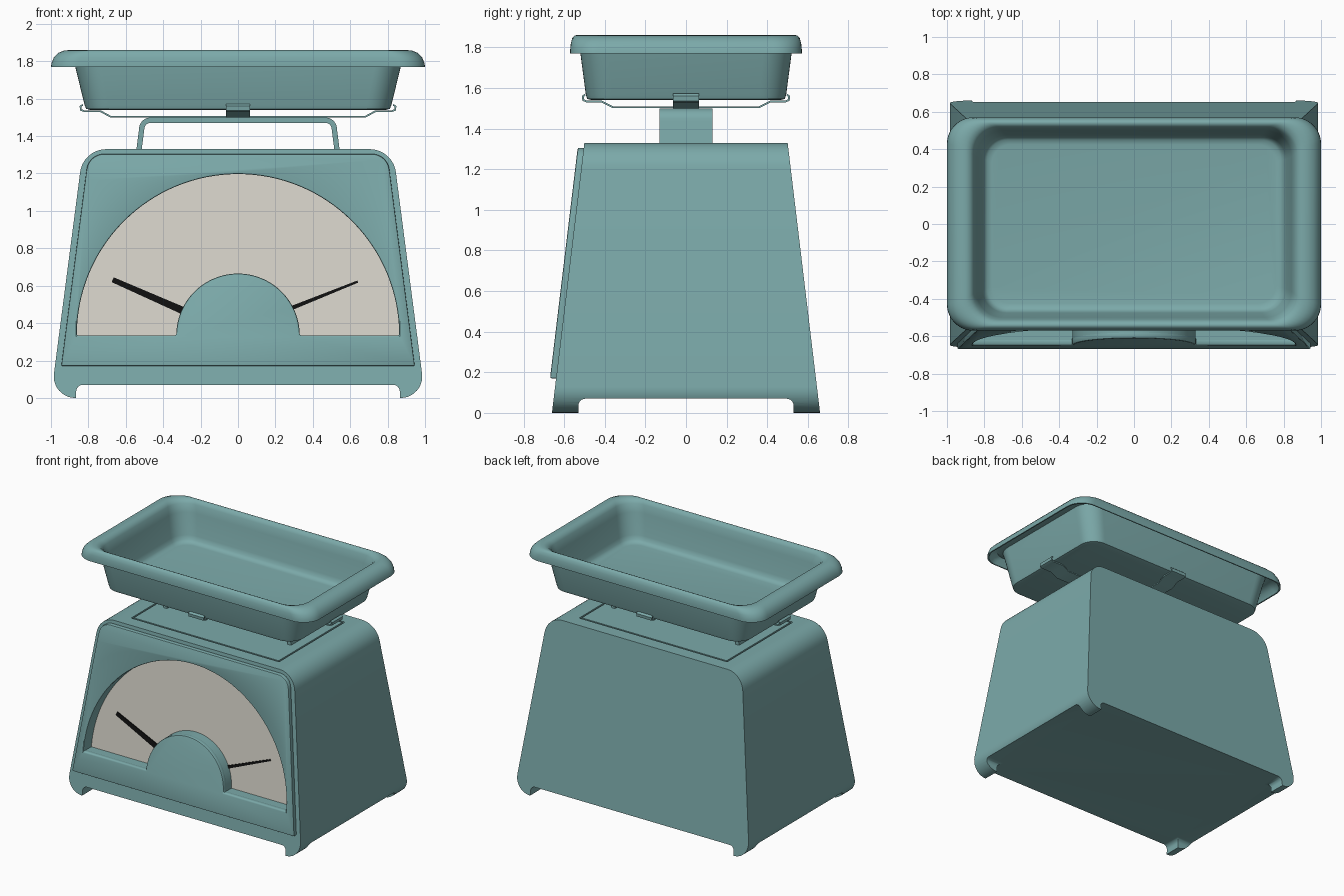
import bpy, bmesh
from math import sin, cos, radians

cube = bpy.data.objects.get("Cube")
if cube:
    bpy.data.objects.remove(cube, do_unlink=True)


def material(name, rgb):
    m = bpy.data.materials.new(name)
    m.use_nodes = True
    m.diffuse_color = (*rgb, 1)
    node = next(n for n in m.node_tree.nodes if n.type == 'BSDF_PRINCIPLED')
    node.inputs["Base Color"].default_value = (*rgb, 1)
    return m


TEAL = material("teal enamel", (0.20, 0.40, 0.40))
CREAM = material("cream dial", (0.67, 0.65, 0.58))
BLACK = material("black pointer", (0.005, 0.005, 0.005))


def make(name, verts, faces, mat=TEAL):
    mesh = bpy.data.meshes.new(name)
    bm = bmesh.new()
    vs = [bm.verts.new(v) for v in verts]
    for f in faces:
        bm.faces.new([vs[i] for i in f])
    bmesh.ops.recalc_face_normals(bm, faces=bm.faces)
    bm.to_mesh(mesh)
    bm.free()
    mesh.materials.append(mat)
    ob = bpy.data.objects.new(name, mesh)
    bpy.context.collection.objects.link(ob)
    return ob


def activate(ob):
    bpy.ops.object.select_all(action='DESELECT')
    ob.select_set(True)
    bpy.context.view_layer.objects.active = ob


def smooth(ob, angle=35):
    activate(ob)
    bpy.ops.object.shade_smooth_by_angle(angle=radians(angle))


def modify(ob, kind, **settings):
    mod = ob.modifiers.new(kind.lower(), kind)
    for key, value in settings.items():
        setattr(mod, key, value)
    activate(ob)
    bpy.ops.object.modifier_apply(modifier=mod.name)


def cut(ob, cutter):
    cutter.hide_render = True
    modify(ob, 'BOOLEAN', operation='DIFFERENCE', solver='EXACT', object=cutter)


def loft(name, rings, mat=TEAL):
    """Skin closed rings of equal length and cap both ends."""
    n = len(rings[0])
    faces = [(k * n + i, k * n + (i + 1) % n, (k + 1) * n + (i + 1) % n, (k + 1) * n + i)
             for k in range(len(rings) - 1) for i in range(n)]
    last = (len(rings) - 1) * n
    faces += [tuple(range(n)), tuple(range(last, last + n))]
    return make(name, [v for r in rings for v in r], faces, mat)


def arc(cx, cz, r, a0, a1, n=10):
    return [(cx + r * cos(radians(a0 + (a1 - a0) * i / n)),
             cz + r * sin(radians(a0 + (a1 - a0) * i / n))) for i in range(n + 1)]


def mirrored(half):
    return half + [(-a, b) for a, b in reversed(half)]


def front(z):
    return -0.66 + 0.12 * z


def front_prism(name, pts, d0, d1, mat=TEAL):
    """Outline in x and z, running parallel to the sloping front."""
    return loft(name, [[(x, front(z) + d, z) for x, z in pts] for d in (d0, d1)], mat)


def box(name, hx, hy, z0, z1):
    base = [(hx, hy), (-hx, hy), (-hx, -hy), (hx, -hy)]
    return loft(name, [[(x, y, z) for x, y in base] for z in (z0, z1)])


# Housing with tapering sides
outline = mirrored(arc(0.87, 0.115, 0.115, -90, 7) + arc(0.705, 1.19, 0.14, 7, 90))
body = loft("housing", [[(x, s * front(z), z) for x, z in outline] for s in (1, -1)])

# Gaps between the four feet
cutters = []
for axis, half in (("x", 0.865), ("y", 0.53)):
    gap = mirrored([(half, -0.1)] + arc(half - 0.035, 0.035, 0.035, 0, 90, 6))
    rings = [[(a, s, z) if axis == "x" else (s, a, z) for a, z in gap] for s in (-2, 2)]
    cutters.append(loft("foot_gap_cutter_" + axis, rings))

# Dial recess, a half ring around the hub
half_ring = arc(0, 0.335, 0.862, 0, 180, 64) + arc(0, 0.335, 0.33, 180, 0, 40)
recess = front_prism("dial_recess_cutter", half_ring, -0.1, 0.075)
cutters += [recess, box("platform_pocket_cutter", 0.63, 0.4, 1.305, 1.5)]
for c in cutters:
    cut(body, c)
smooth(body)

# Raised front panel
panel_outline = mirrored([(0.945, 0.17)] + arc(0.715, 1.21, 0.095, 7, 90))
panel = front_prism("front_panel", panel_outline, -0.03, 0.01)
cut(panel, recess)
modify(panel, 'BEVEL', width=0.008, segments=2, limit_method='ANGLE',
       angle_limit=radians(50))
smooth(panel)
for c in cutters:
    bpy.data.objects.remove(c, do_unlink=True)

# Dial face and pointers
front_prism("dial_face", half_ring, 0.068, 0.0755, CREAM)


def pointer(name, base, tip, w0, w1):
    (x0, z0), (x1, z1) = base, tip
    length = ((x1 - x0) ** 2 + (z1 - z0) ** 2) ** 0.5
    nx, nz = (z0 - z1) / length, (x1 - x0) / length
    pts = [(x + s * w * nx, z + s * w * nz) for x, z, w, s in
           ((x0, z0, w0, 1), (x1, z1, w1, 1), (x1, z1, w1, -1), (x0, z0, w0, -1))]
    front_prism(name, pts, 0.061, 0.069, BLACK)


pointer("right_pointer", (-0.29, 0.465), (-0.67, 0.632), 0.02, 0.014)
pointer("left_pointer", (0.29, 0.482), (0.64, 0.622), 0.011, 0.006)

# Moving platform in the top
box("platform", 0.617, 0.387, 1.29, 1.33)


def strap(name, half, width, thick, along="x"):
    """Bent sheet strip, symmetric about the middle."""
    path = mirrored(half)
    verts = [(a, s * width, z) if along == "x" else (s * width, a, z)
             for a, z in path for s in (-1, 1)]
    faces = [(2 * i, 2 * i + 1, 2 * i + 3, 2 * i + 2) for i in range(len(path) - 1)]
    ob = make(name, verts, faces)
    modify(ob, 'SOLIDIFY', thickness=thick, offset=0, use_even_offset=True)
    smooth(ob)


# Arched support
strap("arch_support", [(0.53, 1.32), (0.516, 1.43)] + arc(0.467, 1.437, 0.048, 10, 90, 8),
      0.13, 0.028)

# Crossed spring straps with hooked ends
for along, end, rise in (("x", 0.842, 0.68), ("y", 0.508, 0.36)):
    z = 1.503 if along == "x" else 1.505
    hook = [(end - 0.012, 1.568), (end, 1.558), (end - 0.002, 1.54), (end - 0.02, 1.533),
            (rise + 0.055, 1.533), (rise, z)]
    strap("cross_strap_" + along, hook, 0.065, 0.009, along)


# Weighing tray with rolled lip
def rounded_rect(hx, hy, r, z, n=10):
    ring = []
    for sx, sy, a in ((1, 1, 0), (-1, 1, 90), (-1, -1, 180), (1, -1, 270)):
        ring += [(x, y, z) for x, y in
                 arc(sx * (hx - r), sy * (hy - r), r, a, a + 90, n)]
    return ring


tray_levels = [
    (0.79, 0.465, 0.11, 1.540), (0.812, 0.486, 0.12, 1.546), (0.82, 0.493, 0.13, 1.565),
    (0.87, 0.52, 0.14, 1.77), (0.885, 0.527, 0.14, 1.825), (0.93, 0.543, 0.14, 1.835),
    (0.975, 0.557, 0.14, 1.805), (0.99, 0.562, 0.14, 1.77), (1.0, 0.57, 0.14, 1.77),
    (0.997, 0.57, 0.14, 1.79), (0.985, 0.567, 0.14, 1.82), (0.96, 0.56, 0.14, 1.845),
    (0.93, 0.55, 0.14, 1.857), (0.90, 0.54, 0.14, 1.86), (0.875, 0.525, 0.14, 1.853),
    (0.857, 0.512, 0.14, 1.83), (0.842, 0.50, 0.14, 1.77), (0.812, 0.475, 0.13, 1.61),
    (0.80, 0.465, 0.12, 1.58), (0.785, 0.45, 0.11, 1.565), (0.76, 0.425, 0.10, 1.56)]
smooth(loft("tray", [rounded_rect(*level) for level in tray_levels]), 50)
